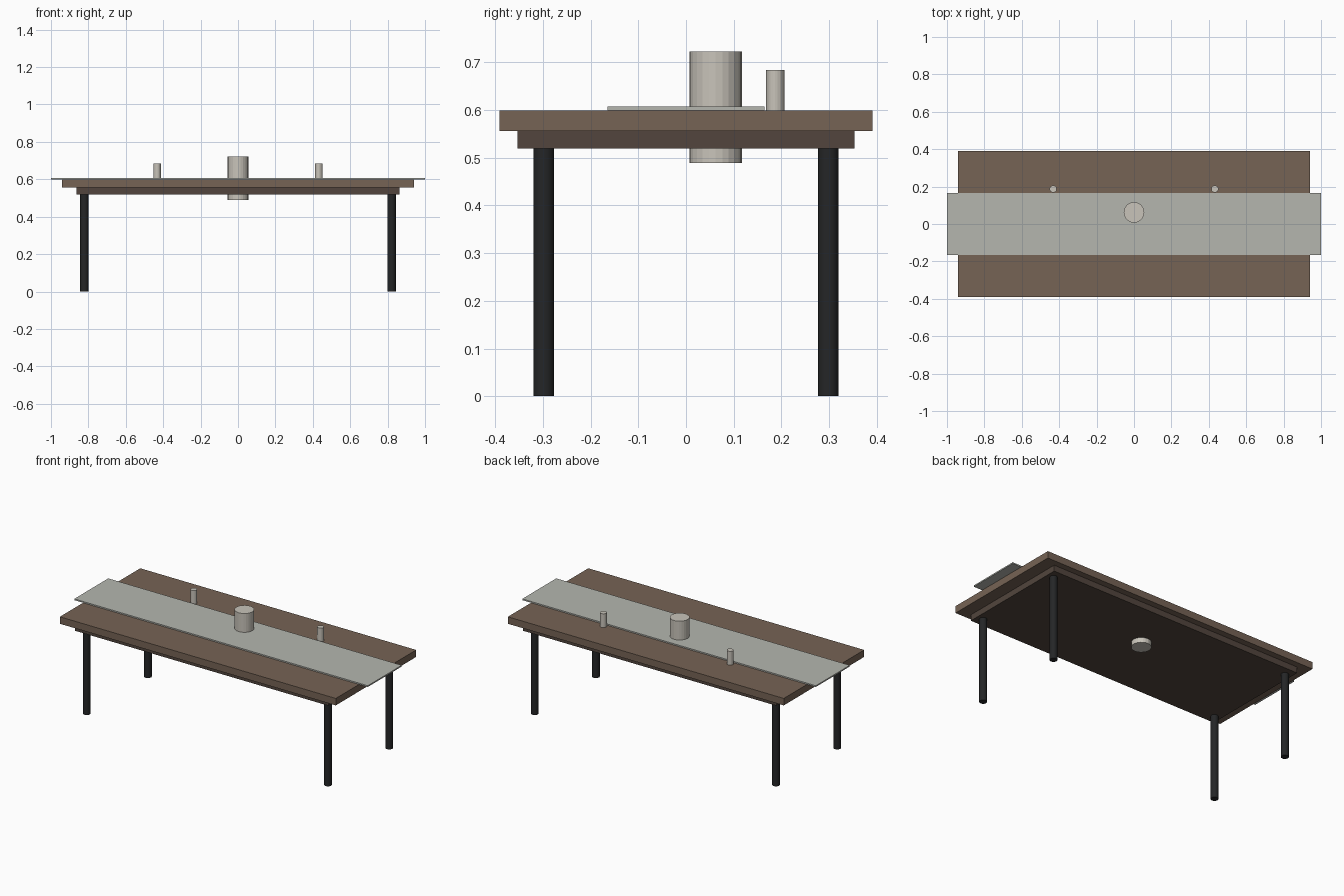
import bpy

if "Cube" in bpy.data.objects:
    bpy.data.objects.remove(bpy.data.objects["Cube"])


def material(name, rgb):
    m = bpy.data.materials.new(name)
    m.diffuse_color = (*rgb, 1)
    m.use_nodes = True
    m.node_tree.nodes["Principled BSDF"].inputs["Base Color"].default_value = m.diffuse_color
    return m


wood = material("wood", (0.18, 0.125, 0.09))
dark_wood = material("dark_wood", (0.085, 0.06, 0.047))
black = material("black_metal", (0.018, 0.019, 0.02))
cloth = material("grey_cloth", (0.46, 0.47, 0.43))
ceramic = material("ceramic", (0.58, 0.55, 0.49))


def finish(name, mat):
    ob = bpy.context.object
    ob.name = name
    ob.data.materials.append(mat)
    return ob


def box(name, sx, sy, z0, z1, mat):
    bpy.ops.mesh.primitive_cube_add(size=1, location=(0, 0, (z0 + z1) / 2))
    bpy.context.object.scale = (sx, sy, z1 - z0)
    bpy.ops.object.transform_apply(location=False, rotation=False, scale=True)
    return finish(name, mat)


def post(name, x, y, r, z0, z1, mat, sides=24):
    bpy.ops.mesh.primitive_cylinder_add(
        vertices=sides, radius=r, depth=z1 - z0, location=(x, y, (z0 + z1) / 2))
    return finish(name, mat)


# Table body: top slab with an inset apron slab below it
box("table_top", 1.88, 0.782, 0.556, 0.599, wood)
box("apron", 1.726, 0.706, 0.519, 0.556, dark_wood)

# Thin runner overhanging both ends
box("runner", 2.0, 0.33, 0.599, 0.607, cloth)

# Four round legs
for x, side in ((-0.822, "left"), (0.822, "right")):
    for y, end in ((-0.298, "front"), (0.298, "back")):
        post(f"{end}_{side}_leg", x, y, 0.0215, 0, 0.519, black)
        bpy.ops.object.shade_smooth_by_angle()

# Central vase passing through the top, flanked by two candles
post("vase", 0, 0.062, 0.055, 0.489, 0.723, ceramic)
for x, side in ((-0.432, "left"), (0.432, "right")):
    post(f"{side}_candle", x, 0.187, 0.019, 0.599, 0.684, ceramic)
